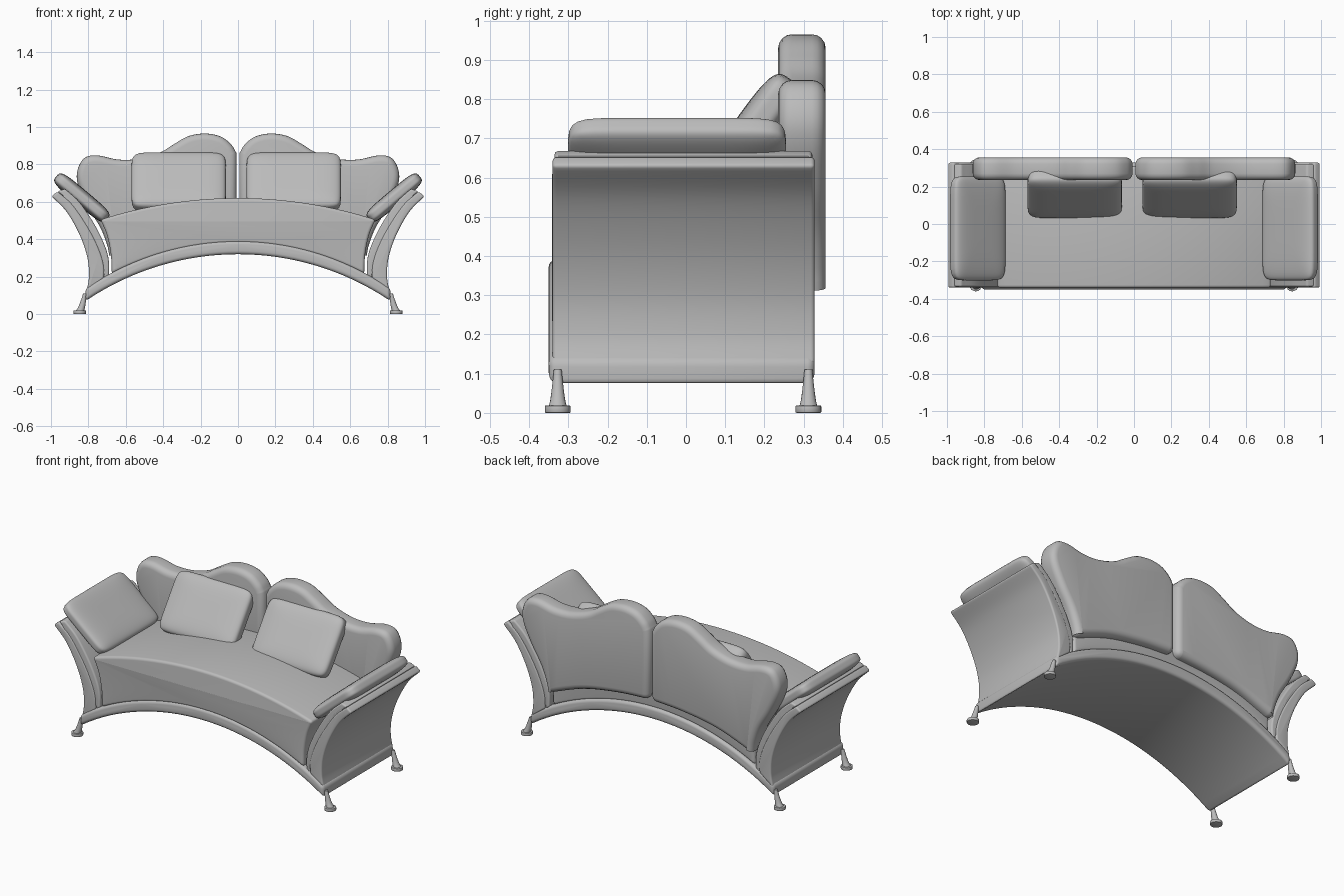
import bpy, bmesh, math
from mathutils import Vector, Matrix

if "Cube" in bpy.data.objects:
    bpy.data.objects.remove(bpy.data.objects["Cube"], do_unlink=True)

GREY = (0.5, 0.5, 0.5, 1)
fabric = bpy.data.materials.new("grey upholstery")
fabric.use_nodes = True
fabric.diffuse_color = GREY
fabric.node_tree.nodes["Principled BSDF"].inputs["Base Color"].default_value = GREY


def finish(name, bm, bevel=0, segments=4, angle=40):
    bmesh.ops.recalc_face_normals(bm, faces=bm.faces)
    mesh = bpy.data.meshes.new(name)
    bm.to_mesh(mesh)
    bm.free()
    mesh.materials.append(fabric)
    obj = bpy.data.objects.new(name, mesh)
    bpy.context.collection.objects.link(obj)
    bpy.ops.object.select_all(action='DESELECT')
    obj.select_set(True)
    bpy.context.view_layer.objects.active = obj
    if bevel:
        mod = obj.modifiers.new("rounding", 'BEVEL')
        mod.width, mod.segments = bevel, segments
        mod.limit_method, mod.angle_limit = 'ANGLE', math.radians(angle)
        mod.use_clamp_overlap = False
        bpy.ops.object.modifier_apply(modifier=mod.name)
    bpy.ops.object.shade_smooth_by_angle(angle=math.radians(35))
    return obj


def spline(points, steps=6):
    """Smooth open curve through the points."""
    p = [Vector(q) for q in points]
    p = [2 * p[0] - p[1]] + p + [2 * p[-1] - p[-2]]
    out = []
    for a, b, c, d in zip(p, p[1:], p[2:], p[3:]):
        for i in range(steps):
            t = i / steps
            out.append(0.5 * (2 * b + (c - a) * t + (2 * a - 5 * b + 4 * c - d) * t ** 2
                              + (3 * b - a - 3 * c + d) * t ** 3))
    return out + [p[-2]]


def arc(half, top, end, steps=32):
    """Arch from -half to half, with the given crown and end heights."""
    r = (half ** 2 + (top - end) ** 2) / (2 * (top - end))
    xs = [half * (2 * i / steps - 1) for i in range(steps + 1)]
    return [Vector((x, top - r + math.sqrt(r * r - x * x))) for x in xs]


def extrude(name, outline, front, back, bevel, side=1):
    """Solid from a front outline (x, z), run from front to back."""
    bm = bmesh.new()
    face = bm.faces.new([bm.verts.new((side * x, front, z)) for x, z in outline])
    geo = bmesh.ops.extrude_face_region(bm, geom=[face])["geom"]
    moved = [v for v in geo if isinstance(v, bmesh.types.BMVert)]
    bmesh.ops.translate(bm, verts=moved, vec=(0, back - front, 0))
    return finish(name, bm, bevel)


def pillow(name, half, centre, rotation):
    """Soft box with rounded rim."""
    bm = bmesh.new()
    bmesh.ops.create_cube(bm, size=2)
    bmesh.ops.subdivide_edges(bm, edges=bm.edges[:], cuts=17, use_grid_fill=True)
    for v in bm.verts:
        x, y, z = (abs(c) for c in v.co)
        v.co /= ((x ** 9 + y ** 9) ** (4 / 9) + z ** 4) ** 0.25
        v.co = [c * h for c, h in zip(v.co, half)]
    bm.transform(Matrix.Translation(centre) @ rotation)
    return finish(name, bm)


# Arched base and seat
extrude("base_rail", arc(0.815, 0.32, 0.07) + arc(0.815, 0.39, 0.135)[::-1], -0.35, 0.328, 0.018)
seat_side = spline([(0.735, 0.505), (0.70, 0.42), (0.68, 0.32), (0.675, 0.225)])
seat = arc(0.735, 0.62, 0.505) + seat_side[1:-1] + arc(0.675, 0.38, 0.215)[::-1]
seat += [Vector((-p.x, p.y)) for p in seat_side[1:-1][::-1]]
extrude("seat", seat, -0.342, 0.31, 0.016)

# Outlines of the flared arm layers
arm_outer = [(0.81, 0.12), (0.797, 0.2), (0.805, 0.3), (0.845, 0.42), (0.915, 0.545), (0.997, 0.63)]
arm_middle = [(0.965, 0.655), (0.885, 0.585), (0.80, 0.46), (0.745, 0.35), (0.718, 0.26), (0.718, 0.19)]
arm_inner = [(0.69, 0.205), (0.69, 0.28), (0.71, 0.36), (0.765, 0.475), (0.845, 0.595), (0.925, 0.67)]

# Back cushion outline, from the middle seam over the scalloped top
back_top = [(0.008, 0.86), (0.035, 0.905), (0.09, 0.948), (0.17, 0.965), (0.26, 0.953), (0.34, 0.91),
            (0.42, 0.862), (0.53, 0.83), (0.64, 0.826), (0.75, 0.848), (0.82, 0.835), (0.858, 0.77),
            (0.855, 0.69), (0.80, 0.57), (0.735, 0.46), (0.70, 0.37), (0.685, 0.30)]
back_bottom = [(0.685, 0.30), (0.45, 0.385), (0.22, 0.425), (0.008, 0.44)]

for side, label in ((1, "left"), (-1, "right")):
    extrude(label + "_arm_shell", spline(arm_outer) + spline(arm_middle), -0.34, 0.328, 0.01, side)
    extrude(label + "_arm_lining", spline(arm_middle[::-1]) + spline(arm_inner)[::-1],
            -0.335, 0.322, 0.01, side)
    extrude(label + "_back_cushion", spline(back_top) + spline(back_bottom)[1:], 0.235, 0.356, 0.035, side)
    pillow(label + "_arm_pillow", (0.178, 0.278, 0.042), (side * 0.835, -0.023, 0.622),
           Matrix.Rotation(-side * math.radians(40), 4, 'Y'))
    centre_x = 0.298 if side > 0 else -0.317
    pillow(label + "_throw_pillow", (0.252, 0.18, 0.052), (centre_x, 0.16, 0.705),
           Matrix.Rotation(math.radians(54), 4, 'X'))

    # Curved tapering legs on round feet
    for y, place in ((-0.327, "front"), (0.312, "back")):
        bm = bmesh.new()
        rings = []
        for i in range(8):
            t = i / 7
            r = 0.023 - 0.013 * t ** 0.7
            x = side * (0.846 - 0.028 * t ** 0.7)
            turn = [2 * math.pi * k / 16 for k in range(16)]
            rings.append([bm.verts.new((x + r * math.cos(a), y + r * math.sin(a), 0.016 + 0.094 * t))
                          for a in turn])
        for low, high in zip(rings, rings[1:]):
            for k in range(16):
                bm.faces.new((low[k - 1], low[k], high[k], high[k - 1]))
        bm.faces.new(rings[-1])
        bm.faces.new(rings[0])
        finish(f"{place}_{label}_leg", bm)
        bm = bmesh.new()
        bmesh.ops.create_cone(bm, cap_ends=True, segments=24, radius1=0.033, radius2=0.033, depth=0.019,
                              matrix=Matrix.Translation((side * 0.846, y, 0.0095)))
        finish(f"{place}_{label}_foot", bm, 0.003, 2)
